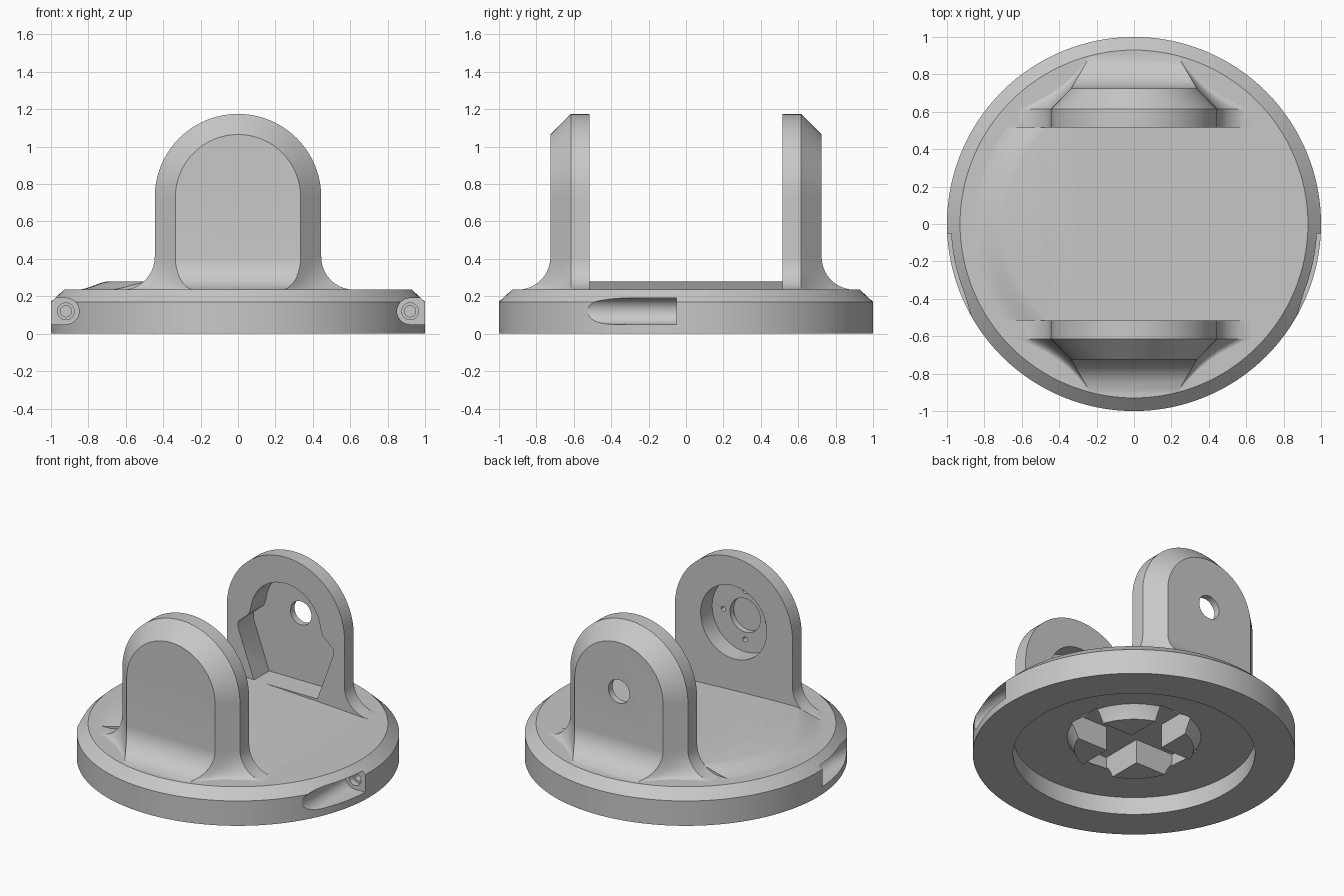
import bpy, bmesh
from math import sin, cos, pi, radians
from mathutils import Vector

if "Cube" in bpy.data.objects:
    bpy.data.objects.remove(bpy.data.objects["Cube"])

grey = bpy.data.materials.new("matte_grey")
grey.use_nodes = True
grey.diffuse_color = (0.58, 0.58, 0.58, 1)
grey.node_tree.nodes["Principled BSDF"].inputs["Base Color"].default_value = grey.diffuse_color


def make(name, bm):
    bmesh.ops.remove_doubles(bm, verts=bm.verts, dist=0.0005)
    bmesh.ops.recalc_face_normals(bm, faces=bm.faces)
    mesh = bpy.data.meshes.new(name)
    bm.to_mesh(mesh)
    bm.free()
    mesh.materials.append(grey)
    obj = bpy.data.objects.new(name, mesh)
    bpy.context.collection.objects.link(obj)
    return obj


def select(obj):
    bpy.ops.object.select_all(action='DESELECT')
    obj.select_set(True)
    bpy.context.view_layer.objects.active = obj


def boolean(obj, tool, operation='DIFFERENCE'):
    select(obj)
    mod = obj.modifiers.new("cut", 'BOOLEAN')
    mod.operation, mod.solver, mod.object = operation, 'EXACT', tool
    bpy.ops.object.modifier_apply(modifier=mod.name)
    bpy.data.objects.remove(tool)


def smooth(obj, angle=28):
    select(obj)
    bpy.ops.object.shade_smooth_by_angle(angle=radians(angle))


def revolve(name, profile, steps=128):
    bm = bmesh.new()
    verts = [bm.verts.new((r, 0, z)) for r, z in profile]
    edges = [bm.edges.new(pair) for pair in zip(verts, verts[1:])]
    bmesh.ops.spin(bm, geom=verts + edges, cent=(0, 0, 0), axis=(0, 0, 1),
                   angle=2 * pi, steps=steps)
    return make(name, bm)


def prism(name, outline, y0, y1):
    """Extrude an (x, z) outline along y."""
    bm = bmesh.new()
    face = bm.faces.new([bm.verts.new((x, y0, z)) for x, z in outline])
    new = bmesh.ops.extrude_face_region(bm, geom=[face])["geom"]
    bmesh.ops.translate(bm, vec=(0, y1 - y0, 0),
                        verts=[v for v in new if isinstance(v, bmesh.types.BMVert)])
    return make(name, bm)


def disc(radius, x=0, z=0, n=48):
    return [(x + radius * cos(2 * pi * i / n), z + radius * sin(2 * pi * i / n)) for i in range(n)]


def box(x0, x1, z0, z1):
    return [(x0, z0), (x1, z0), (x1, z1), (x0, z1)]


# Round base with a hollow underside and a central socket boss
base = revolve("base_disc", [(0, 0.035), (0.37, 0.035), (0.39, 0.08), (0.415, 0.12), (0.75, 0.12),
                             (0.75, 0), (1, 0), (1, 0.17), (0.93, 0.235), (0, 0.235)])

# Cross-shaped socket splitting the boss into four quarters
for half_x, half_y in ((0.41, 0.12), (0.12, 0.41)):
    boolean(base, prism("cross_cutter", box(-half_x, half_x, 0, 0.2), -half_y, half_y))

# Screw notches on both sides of the base
for s in (-1, 1):
    arc = [(s * (0.92 - 0.07 * sin(pi * i / 16)), 0.12 + 0.07 * cos(pi * i / 16)) for i in range(17)]
    boolean(base, prism("notch_cutter", [(s * 1.1, 0.19)] + arc + [(s * 1.1, 0.05)], -0.7, -0.05))
    boolean(base, prism("screw_cutter", disc(0.045, s * 0.92, 0.12, 24), -0.1, -0.01))
    boolean(base, prism("screw_hole_cutter", disc(0.03, s * 0.92, 0.12, 24), -0.1, 0.1))
smooth(base)

# Gently sloping floor between the lugs, with a soft rounded lip at one end
lip = [(0.87 - 0.2 * t, 0.234 + 0.048 * (1 - cos(pi * t)) / 2) for t in (i / 10 for i in range(11))]
floor = revolve("raised_floor", [(0, 0.2), (0.87, 0.2)] + lip + [(0, 0.282)], 96)
boolean(floor, prism("floor_bounds", [(-0.95, 0.21), (0.58, 0.21), (0.58, 0.2345), (0.3, 0.25),
                                      (0, 0.264), (-0.3, 0.275), (-0.52, 0.28), (-0.95, 0.281)],
                     -0.516, 0.516), 'INTERSECT')
smooth(floor)

# Lug dimensions
INNER, MID, OUTER = 0.515, 0.615, 0.725
HALF, INSET, CENTRE, FLARE_TOP, R = 0.445, 0.11, 0.73, 0.41, 0.175
STEPS = [i / 6 for i in range(7)]


def flare_ring(d, z, side):
    """Horizontal lug section, widened by d, with hollow corners."""
    half = [(HALF + d, INNER)]
    for t in STEPS:
        pull = 4 * t * (1 - t) * 0.028 * d / R
        x = (HALF + d) * (1 - t) + (HALF - INSET - 0.58 * d) * t - pull
        half.append((x, MID * (1 - t) + (OUTER + d) * t - pull))
    points = half + [(-x, y) for x, y in reversed(half)]
    return [Vector((x, side * y, z)) for x, y in points]


def arch_ring(inset, y):
    w = HALF - inset
    arc = [(w * cos(pi * i / 48), CENTRE + w * sin(pi * i / 48)) for i in range(49)]
    return [Vector((x, y, z)) for x, z in [(w, FLARE_TOP)] + arc + [(-w, FLARE_TOP)]]


def bridge(bm, rings, closed):
    rows = [[bm.verts.new(p) for p in ring] for ring in rings]
    for a, b in zip(rows, rows[1:]):
        for i in range(len(a) if closed else len(a) - 1):
            j = (i + 1) % len(a)
            bm.faces.new((a[i], a[j], b[j], b[i]))
    return rows


def lug(name, side):
    bm = bmesh.new()
    # Arched upper part with a chamfered outer rim
    rings = [arch_ring(0, side * INNER)]
    rings += [arch_ring(INSET * t, side * (MID + (OUTER - MID) * t)) for t in STEPS]
    rows = bridge(bm, rings, False)
    bm.faces.new(rows[0])
    bm.faces.new(rows[-1])
    # Filleted foot
    angles = [pi / 2 * i / 10 for i in range(11)]
    rings = [flare_ring(R * (1 - cos(a)), FLARE_TOP - R * sin(a), side) for a in angles]
    rings.append(flare_ring(R, 0.225, side))
    rows = bridge(bm, rings, True)
    bm.faces.new(rows[-1])
    return make(name, bm)


# Front lug: round bearing seat with a ring of small holes
front = lug("front_lug", -1)
boolean(front, prism("seat_cutter", disc(0.25, 0, CENTRE, 64), -0.64, -0.4))
boolean(front, prism("boss_cutter", disc(0.115, 0, CENTRE), -0.68, -0.6))
for i in range(4):
    x, z = 0.165 * cos(pi / 2 * i), 0.165 * sin(pi / 2 * i)
    boolean(front, prism("pin_cutter", disc(0.017, x, CENTRE + z, 16), -0.68, -0.6))
smooth(front)

# Back lug: shaped pocket and a through hole
back = lug("back_lug", 1)
dome = [(0.265 * cos(a), CENTRE + 0.265 * sin(a)) for a in (pi * i / 32 for i in range(1, 32))]
pocket = [(0.24, 0.27), (0.36, 0.6), (0.36, 0.64), (0.28, 0.71)] + dome
pocket += [(-0.28, 0.71), (-0.36, 0.64), (-0.36, 0.6), (-0.24, 0.27)]
boolean(back, prism("pocket_cutter", pocket, 0.4, 0.68))
boolean(back, prism("axle_cutter", disc(0.08, 0, CENTRE), 0.5, 0.9))
smooth(back)
